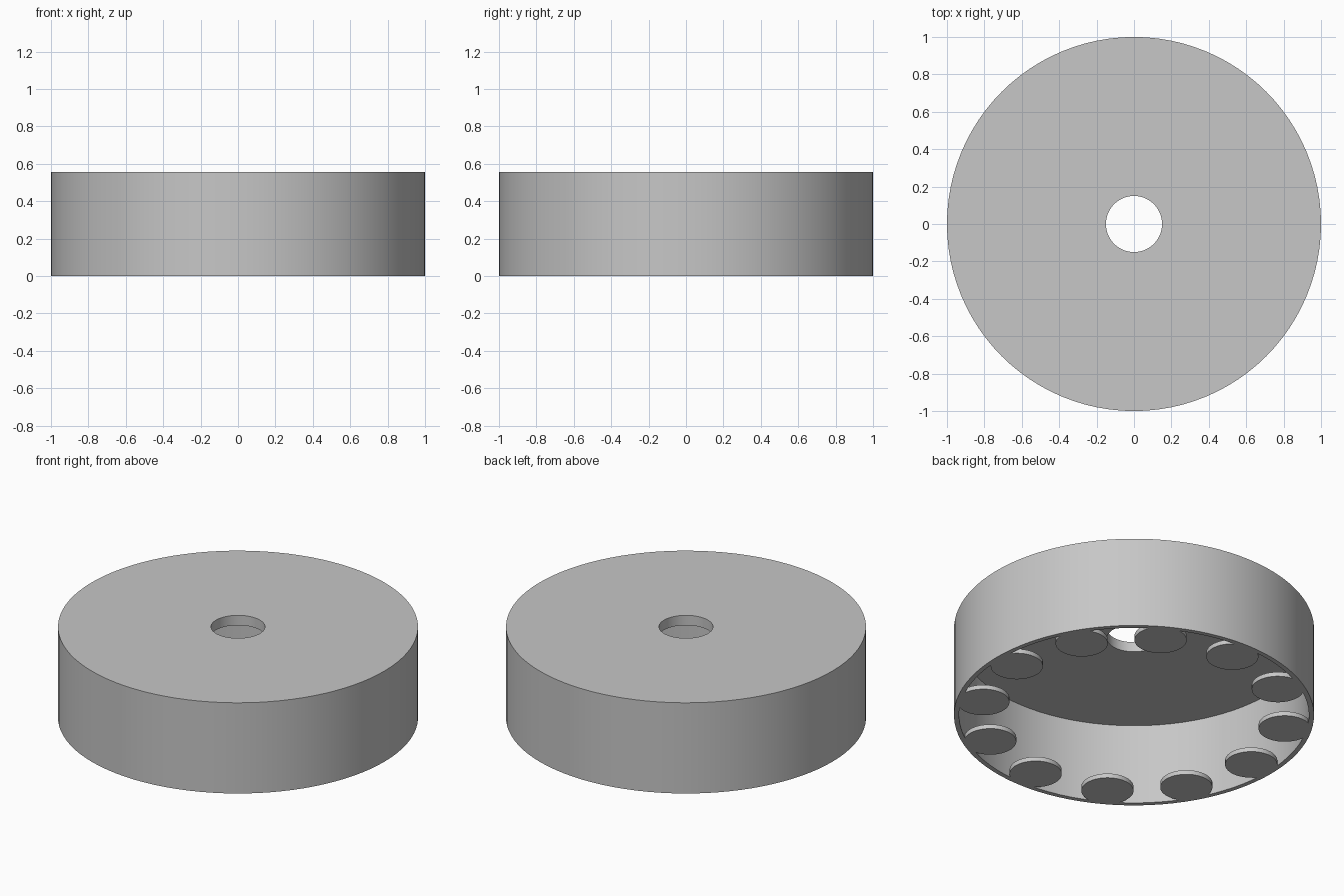
import bpy, bmesh, math
from mathutils import Matrix, Vector

cube = bpy.data.objects.get("Cube")
if cube:
    bpy.data.objects.remove(cube, do_unlink=True)

HEIGHT, CEILING = 0.556, 0.495
OUTER, INNER, HOLE = 1.0, 0.972, 0.15
DISC_RADIUS, DISC_RING, DISC_THICK, DISC_COUNT = 0.145, 0.85, 0.027, 12

grey = bpy.data.materials.new("plain grey")
grey.use_nodes = True
colour = (0.57, 0.57, 0.57, 1)
grey.diffuse_color = colour
grey.node_tree.nodes["Principled BSDF"].inputs["Base Color"].default_value = colour


def add_object(name, bm):
    mesh = bpy.data.meshes.new(name)
    bmesh.ops.recalc_face_normals(bm, faces=bm.faces)
    bm.to_mesh(mesh)
    bm.free()
    mesh.materials.append(grey)
    obj = bpy.data.objects.new(name, mesh)
    bpy.context.collection.objects.link(obj)
    bpy.ops.object.select_all(action="DESELECT")
    obj.select_set(True)
    bpy.context.view_layer.objects.active = obj
    bpy.ops.object.shade_smooth_by_angle(angle=math.radians(30))
    return obj


# Hollow cap: closed wall section revolved around the central hole
bm = bmesh.new()
section = [(HOLE, HEIGHT), (OUTER, HEIGHT), (OUTER, 0),
           (INNER, 0), (INNER, CEILING), (HOLE, CEILING)]
verts = [bm.verts.new((r, 0, z)) for r, z in section]
edges = [bm.edges.new((v, verts[i - 1])) for i, v in enumerate(verts)]
bmesh.ops.spin(bm, geom=verts + edges, cent=(0, 0, 0), axis=(0, 0, 1),
               angle=math.tau, steps=96, use_merge=True)
bmesh.ops.remove_doubles(bm, verts=bm.verts, dist=0.0001)
add_object("cap_shell", bm)

# Ring of thin discs set into the lower rim
for i in range(DISC_COUNT):
    turn = Matrix.Rotation(math.tau * i / DISC_COUNT, 4, "Z")
    place = turn @ Matrix.Translation(Vector((DISC_RING, 0, DISC_THICK / 2)))
    bm = bmesh.new()
    bmesh.ops.create_cone(bm, cap_ends=True, segments=48, radius1=DISC_RADIUS,
                          radius2=DISC_RADIUS, depth=DISC_THICK, matrix=place)
    add_object(f"rim_disc_{i + 1}", bm)
